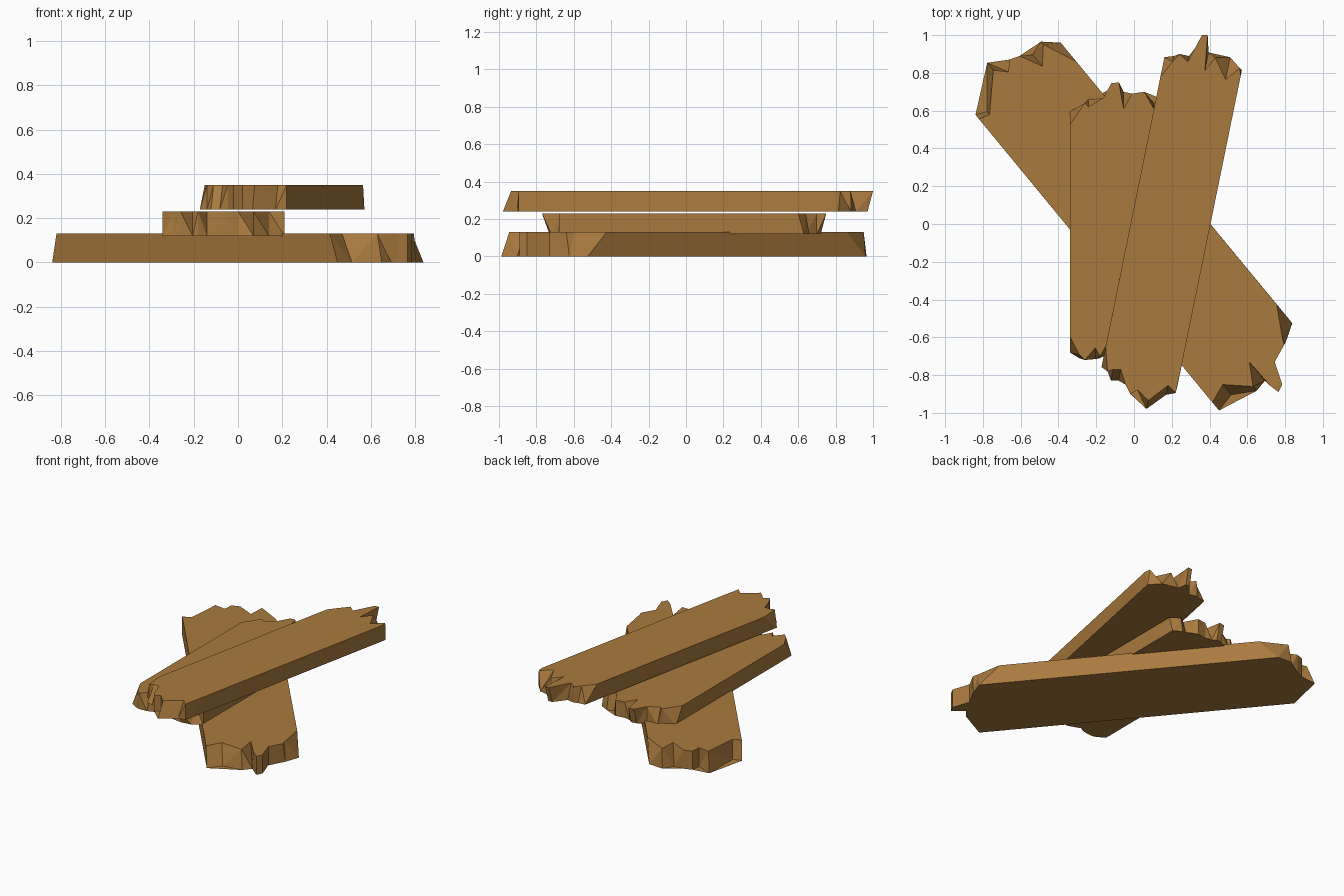
import bpy, bmesh
from mathutils import Vector

wood = bpy.data.materials.new("brown wood")
wood.diffuse_color = (0.40, 0.195, 0.048, 1)


def plank(name, z0, z1, axis, far_end, near_end):
    """Plank with splintered ends. End points are (x, y, d), left to right:
    top-edge position and how far the bottom edge sticks out along the axis."""
    ax = Vector(axis).normalized()
    bm = bmesh.new()
    top, bot = [], []
    for pts, s in ((far_end, 1), (reversed(near_end), -1)):
        for x, y, d in pts:
            top.append(bm.verts.new((x, y, z1)))
            bot.append(bm.verts.new((x + ax.x * d * s, y + ax.y * d * s, z0)))
    bm.faces.new(top)
    bm.faces.new(bot[::-1])
    n = len(top)
    for i in range(n):
        j = (i + 1) % n
        bm.faces.new((top[i], bot[i], bot[j], top[j]))
    bmesh.ops.triangulate(bm, faces=bm.faces[:])
    bmesh.ops.recalc_face_normals(bm, faces=bm.faces[:])
    me = bpy.data.meshes.new(name)
    bm.to_mesh(me)
    bm.free()
    me.materials.append(wood)
    ob = bpy.data.objects.new(name, me)
    bpy.context.collection.objects.link(ob)


# bottom plank, lying diagonally
plank("bottom_plank", 0, 0.13, (-0.64, 0.77),
      [(-.82, .555, .03), (-.765, .58, .02), (-.745, .815, .05), (-.665, .805, 0),
       (-.66, .87, 0), (-.605, .89, 0), (-.485, .835, .08), (-.48, .95, .02), (-.305, .86, .13)],
      [(.415, -.945, .055), (.47, -.85, .07), (.63, -.86, .03), (.61, -.73, .13),
       (.72, -.855, 0), (.765, -.89, 0), (.785, -.85, 0), (.745, -.73, 0),
       (.795, -.64, 0), (.785, -.6, .03), (.755, -.425, .13)])

# middle plank, straight
plank("middle_plank", 0.12, 0.23, (0, 1),
      [(-.34, .525, .07), (-.26, .64, 0), (-.24, .62, .04), (-.165, .665, 0),
       (-.12, .745, -.03), (-.08, .75, -.03), (-.055, .61, .09), (-.01, .69, 0),
       (.055, .70, 0), (.105, .61, .03), (.15, .64, .02), (.21, .60, .03)],
      [(-.34, -.595, .085), (-.29, -.69, .02), (-.26, -.72, 0), (-.205, -.655, .06),
       (-.18, -.70, .01), (-.14, -.63, .06), (-.06, -.72, 0), (0, -.70, .02),
       (.07, -.77, -.04), (.14, -.67, .05), (.21, -.68, 0)])

# top plank, slightly turned
plank("top_plank", 0.24, 0.35, (0.2, 0.98),
      [(.14, .78, .105), (.205, .86, .03), (.24, .90, 0), (.285, .86, .03),
       (.36, 1.0, -.03), (.39, 1.0, -.03), (.375, .81, .1), (.43, .88, .02),
       (.485, .765, .12), (.56, .825, 0), (.565, .785, .03)],
      [(-.15, -.65, .11), (-.14, -.78, 0), (-.11, -.77, .06), (-.07, -.77, .06),
       (-.045, -.85, 0), (-.02, -.90, 0), (.02, -.88, 0), (.075, -.935, .045),
       (.18, -.855, .05), (.22, -.895, 0), (.252, -.75, .1)])
